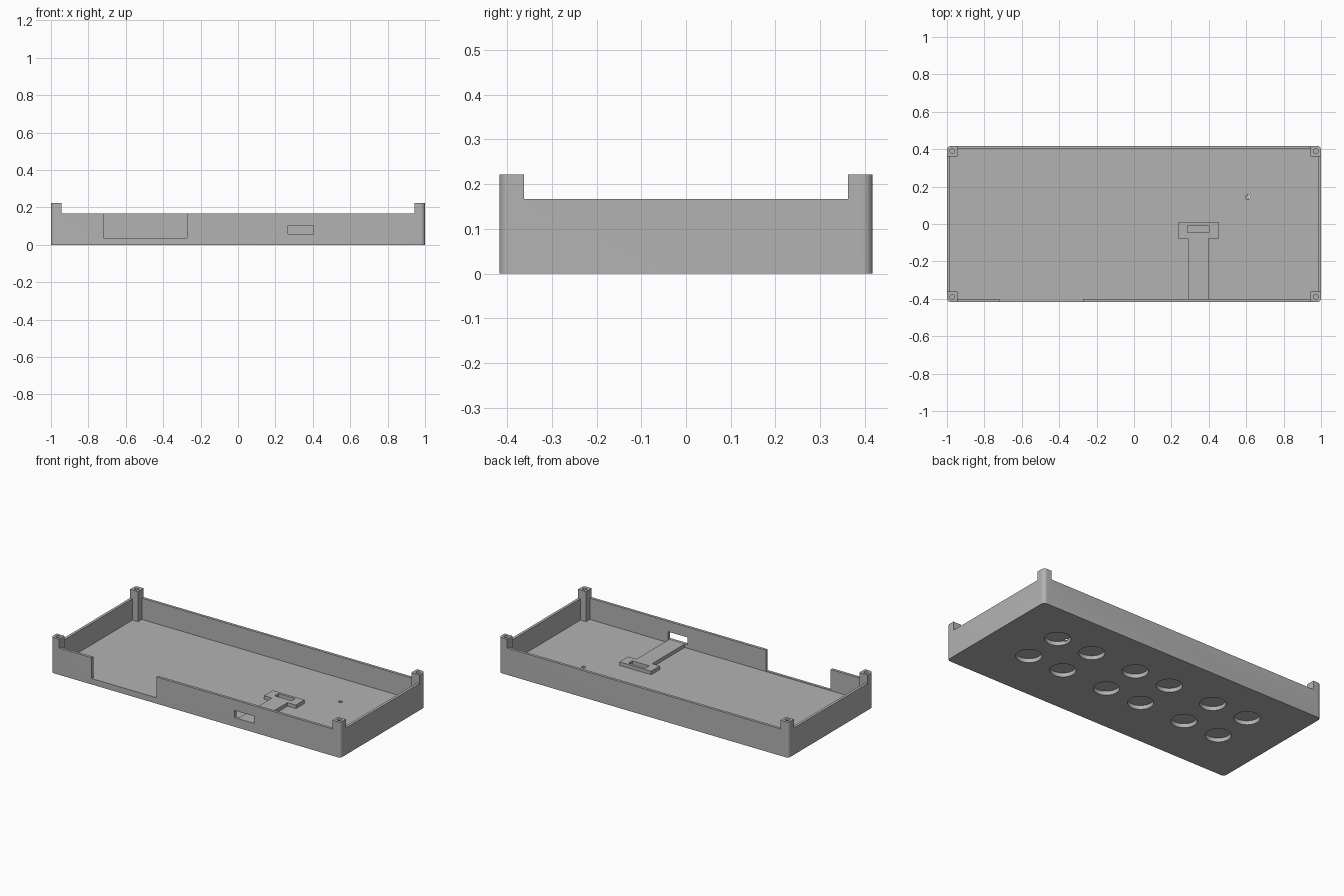
import bpy, bmesh
from math import cos, sin, pi, radians

if "Cube" in bpy.data.objects:
    bpy.data.objects.remove(bpy.data.objects["Cube"], do_unlink=True)

W, D = 1.0, 0.417            # half width and half depth
WALL, POST = 0.017, 0.055
FLOOR, RIM, TOP = 0.034, 0.167, 0.222

grey = bpy.data.materials.new("plain grey")
grey.use_nodes = True
grey.diffuse_color = (0.45, 0.45, 0.45, 1)
grey.node_tree.nodes["Principled BSDF"].inputs["Base Color"].default_value = grey.diffuse_color


def prism(name, outline, z0, z1):
    """Extrude a counter-clockwise outline from z0 to z1."""
    bm = bmesh.new()
    face = bm.faces.new([bm.verts.new((x, y, z0)) for x, y in outline])
    ext = bmesh.ops.extrude_face_region(bm, geom=[face], use_keep_orig=True)
    top = [v for v in ext["geom"] if isinstance(v, bmesh.types.BMVert)]
    bmesh.ops.translate(bm, verts=top, vec=(0, 0, z1 - z0))
    bmesh.ops.recalc_face_normals(bm, faces=bm.faces)
    mesh = bpy.data.meshes.new(name)
    bm.to_mesh(mesh)
    bm.free()
    mesh.materials.append(grey)
    obj = bpy.data.objects.new(name, mesh)
    bpy.context.collection.objects.link(obj)
    return obj


def rect(x0, x1, y0, y1):
    return [(x0, y0), (x1, y0), (x1, y1), (x0, y1)]


def circle(x, y, r, n=32):
    return [(x + r * cos(2 * pi * i / n), y + r * sin(2 * pi * i / n)) for i in range(n)]


def rounded(w, d, r, n=8):
    pts = []
    for k, (sx, sy) in enumerate(((1, 1), (-1, 1), (-1, -1), (1, -1))):
        for i in range(n + 1):
            a = (k + i / n) * pi / 2
            pts.append((sx * (w - r) + r * cos(a), sy * (d - r) + r * sin(a)))
    return pts


def plus(w, d, a, b):
    """Rectangle w by d whose corners are notched at a, b."""
    return [(a, -d), (a, -b), (w, -b), (w, b), (a, b), (a, d),
            (-a, d), (-a, b), (-w, b), (-w, -b), (-a, -b), (-a, -d)]


def cut(obj, outline, z0, z1):
    cutter = prism("cutter", outline, z0, z1)
    cutter.hide_render = True
    mod = obj.modifiers.new("cut", "BOOLEAN")
    mod.operation, mod.solver, mod.object = "DIFFERENCE", "EXACT", cutter
    bpy.context.view_layer.objects.active = obj
    bpy.ops.object.modifier_apply(modifier=mod.name)
    bpy.data.objects.remove(cutter, do_unlink=True)


# Tray with corner posts: solid block, hollowed, then walls lowered
tray = prism("tray", rounded(W, D, 0.022), 0, TOP)
px, py = W - POST, D - POST
cut(tray, plus(W - WALL, D - WALL, px, py), FLOOR, 0.3)
cut(tray, plus(W + 0.1, D + 0.1, px, py), RIM, 0.3)

# Wide notch and small port in the front wall
cut(tray, rect(-0.72, -0.272, -0.5, -D + WALL + 0.004), 0.037, 0.3)
cut(tray, rect(0.268, 0.404, -0.5, -0.38), 0.057, 0.102)

# Screw holes in the posts
for sx in (-1, 1):
    for sy in (-1, 1):
        cut(tray, circle(sx * (W - 0.028), sy * (D - 0.028), 0.013, 20), 0.12, 0.3)

# Round recesses under the floor
for x in (0.123, 0.437, 0.683):
    for sx in (-1, 1):
        for y in (0.157, -0.091):
            cut(tray, circle(sx * x, y, 0.073), -0.1, 0.025)

# Pin hole in the floor
cut(tray, circle(0.608, 0.143, 0.012, 16), 0.018, 0.1)

# Raised T-shaped rib leading from the port, with a slot in its head
rib = prism("cable_rib", [(0.289, -D + WALL), (0.397, -D + WALL), (0.397, -0.078), (0.455, -0.078),
                          (0.455, 0.008), (0.235, 0.008), (0.235, -0.078), (0.289, -0.078)],
            FLOOR - 0.002, 0.056)
cut(rib, rect(0.286, 0.402, -0.045, -0.008), 0, 0.1)

# Smooth only the rounded edges
for obj in (tray, rib):
    bpy.ops.object.select_all(action="DESELECT")
    obj.select_set(True)
    bpy.context.view_layer.objects.active = obj
    bpy.ops.object.shade_smooth_by_angle(angle=radians(30))
